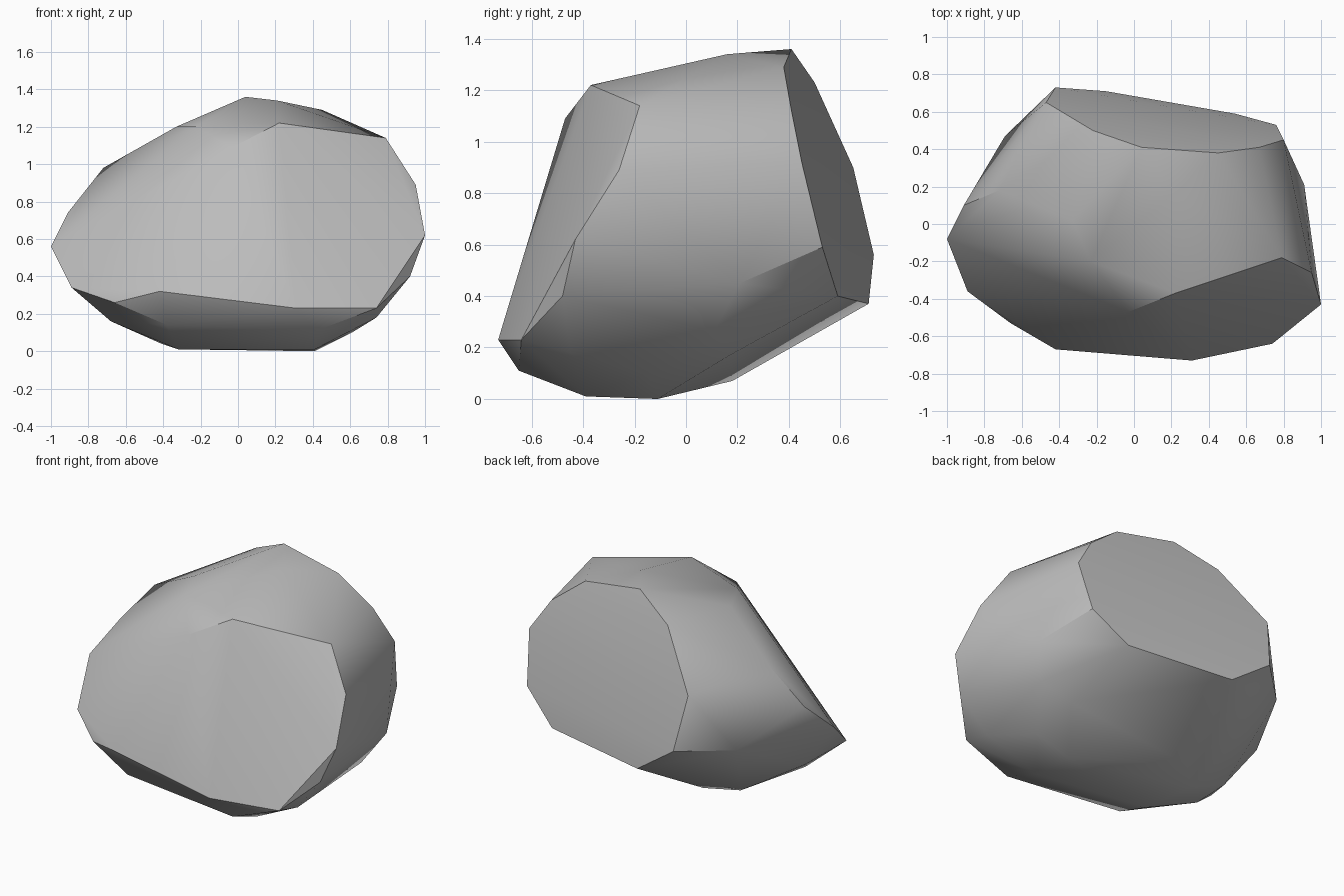
import bpy
import bmesh
from math import radians

# Remove the default object
default_object = bpy.data.objects.get("Cube")
if default_object:
    bpy.data.objects.remove(default_object, do_unlink=True)


def flat_material(name, colour):
    material = bpy.data.materials.new(name)
    material.use_nodes = True
    material.diffuse_color = colour
    shader = material.node_tree.nodes["Principled BSDF"]
    shader.inputs["Base Color"].default_value = colour
    shader.inputs["Roughness"].default_value = 1
    return material


def chiselled_stone(name, outlines, material):
    """Wrap a tight convex skin around the outlines of the broken facets."""
    mesh = bpy.data.meshes.new(name)
    bm = bmesh.new()
    for outline in outlines:
        for corner in outline:
            bm.verts.new(corner)
    hull = bmesh.ops.convex_hull(bm, input=bm.verts[:], use_existing_faces=False)
    unused = {item for item in hull["geom_interior"] + hull["geom_unused"]
              if isinstance(item, bmesh.types.BMVert)}
    bmesh.ops.delete(bm, geom=list(unused), context="VERTS")
    bmesh.ops.recalc_face_normals(bm, faces=bm.faces[:])
    bm.to_mesh(mesh)
    bm.free()
    mesh.materials.append(material)

    stone = bpy.data.objects.new(name, mesh)
    bpy.context.scene.collection.objects.link(stone)
    bpy.ops.object.select_all(action="DESELECT")
    stone.select_set(True)
    bpy.context.view_layer.objects.active = stone
    bpy.ops.object.shade_smooth_by_angle(angle=radians(32))
    return stone


# Rim of the broad sloping front facet
front_rim = [
    (-1, -.08, .56), (-.91, .1, .74), (-.72, .18, .98), (-.03, -.47, 1.09),
    (.22, -.37, 1.22), (.79, -.18, 1.14), (.95, -.26, .89), (1, -.43, .62),
    (.92, -.48, .4), (.74, -.64, .23), (.31, -.73, .23), (-.42, -.67, .32),
    (-.66, -.53, .26), (-.89, -.36, .34),
]

# Rim of the flat broken back facet
back_rim = [
    (.04, .41, 1.36), (.45, .38, 1.29), (.67, .41, 1.12), (.8, .45, .92),
    (.76, .53, .59), (.54, .59, .4), (-.15, .71, .37), (-.42, .73, .56),
    (-.47, .65, .9), (-.22, .5, 1.23),
]

# Shoulders between the two facets
shoulders = [
    (.21, .16, 1.34), (-.33, .02, 1.2), (-.23, -.2, 1.2), (.91, .21, .45),
    (.8, .11, .27), (.74, -.45, .18), (-.69, .47, .54), (-.77, -.1, .25),
]

# Worn underside
underside = [
    (.42, -.65, .11), (-.38, -.58, .14), (.41, -.39, .01), (-.32, -.28, .01),
    (.41, -.11, 0), (-.68, -.24, .16), (.62, .17, .17), (.61, -.15, .1),
    (-.25, .18, .07), (-.41, .03, .04),
]

stone_grey = flat_material("stone grey", (.5, .5, .5, 1))
chiselled_stone("rock", [front_rim, back_rim, shoulders, underside], stone_grey)
